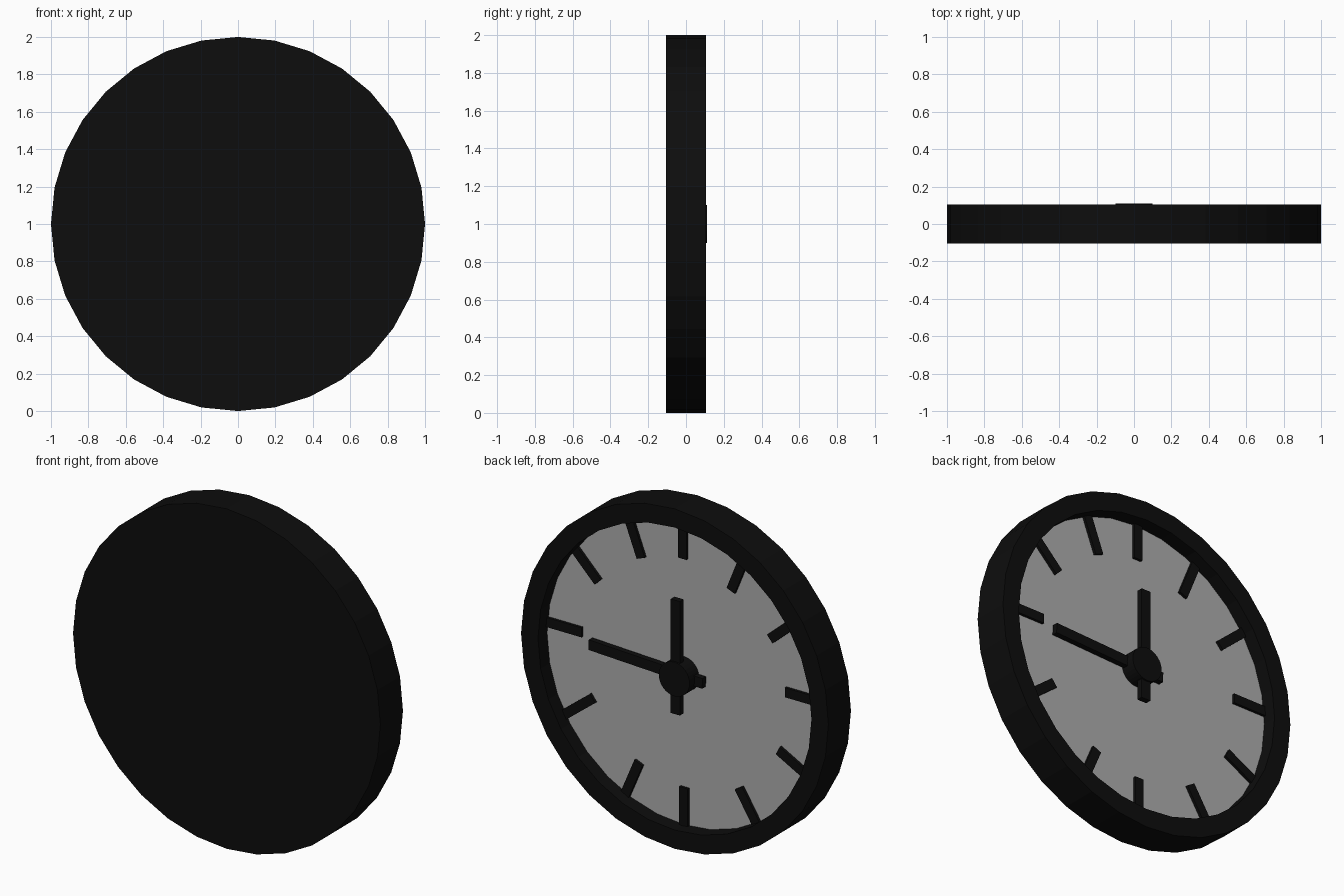
import bpy, bmesh, math
from mathutils import Vector

if "Cube" in bpy.data.objects:
    bpy.data.objects.remove(bpy.data.objects["Cube"])

def material(name, v):
    m = bpy.data.materials.new(name)
    m.diffuse_color = (v, v, v, 1)
    m.use_nodes = True
    m.node_tree.nodes["Principled BSDF"].inputs["Base Color"].default_value = m.diffuse_color
    return m

BLACK = material("black", 0.004)
GREY = material("dial_grey", 0.42)
N = 32

def finish(name, bm, *mats):
    bmesh.ops.recalc_face_normals(bm, faces=bm.faces)
    me = bpy.data.meshes.new(name)
    bm.to_mesh(me)
    bm.free()
    for m in mats:
        me.materials.append(m)
    ob = bpy.data.objects.new(name, me)
    bpy.context.collection.objects.link(ob)
    return ob

def lathe(name, profile, *mats):
    """Revolve (radius, y) points around the clock axis and cap both ends."""
    bm = bmesh.new()
    rings = []
    for r, y in profile:
        rings.append([bm.verts.new((r * math.sin(2 * math.pi * i / N), y,
                                    1 + r * math.cos(2 * math.pi * i / N))) for i in range(N)])
    for a, b in zip(rings, rings[1:]):
        for i in range(N):
            j = (i + 1) % N
            bm.faces.new((a[i], a[j], b[j], b[i]))
    bm.faces.new(rings[0])
    last = bm.faces.new(rings[-1])
    last.material_index = len(mats) - 1   # end cap takes the last colour
    return finish(name, bm, *mats)

def bar(name, p, q, width, y0, y1):
    """Flat bar from p to q (x, height from centre) between two depths."""
    p, q = Vector(p), Vector(q)
    d = (q - p).normalized()
    s = Vector((-d.y, d.x)) * width / 2
    bm = bmesh.new()
    lo = [bm.verts.new((c.x, y0, 1 + c.y)) for c in (p + s, p - s, q - s, q + s)]
    f = bm.faces.new(lo)
    ext = bmesh.ops.extrude_face_region(bm, geom=[f])
    bmesh.ops.translate(bm, vec=(0, y1 - y0, 0),
                        verts=[v for v in ext["geom"] if isinstance(v, bmesh.types.BMVert)])
    # keep a closed box
    if not f.is_valid or len(bm.faces) < 6:
        bm.faces.new(lo)
    return finish(name, bm, BLACK)

# Case: closed disc with a recessed grey dial on the +y side
lathe("case_and_dial", [(1, -0.105), (1, 0.105), (0.89, 0.105), (0.89, 0.02)], BLACK, GREY)

# Hub
lathe("hub", [(0.1, 0.02), (0.1, 0.11)], BLACK)

# Hands
bar("short_hand", (0, -0.21), (0, 0.46), 0.06, 0.065, 0.1)
bar("long_hand", (-0.15, -0.005), (0.59, 0.026), 0.06, 0.03, 0.063)

# Hour marks: inner end (x, z) and direction in degrees from vertical
marks = [(0, 0.68, 0), (0.27, 0.61, 21), (0.55, 0.395, 45), (0.655, 0.07, 90),
         (0.583, -0.298, 128), (0.285, -0.597, 157), (-0.008, -0.665, 180),
         (-0.366, -0.572, 212), (-0.622, -0.282, 242), (-0.668, 0.072, 270),
         (-0.57, 0.36, 311), (-0.315, 0.576, 338)]
for i, (x, z, ang) in enumerate(marks):
    p = Vector((x, z))
    d = Vector((math.sin(math.radians(ang)), math.cos(math.radians(ang))))
    # run each mark out to the rim wall
    b = p.dot(d)
    t = -b + math.sqrt(b * b - p.length_squared + 0.895 ** 2)
    bar(f"hour_mark_{i}", p, p + d * t, 0.056, 0.015, 0.036)
